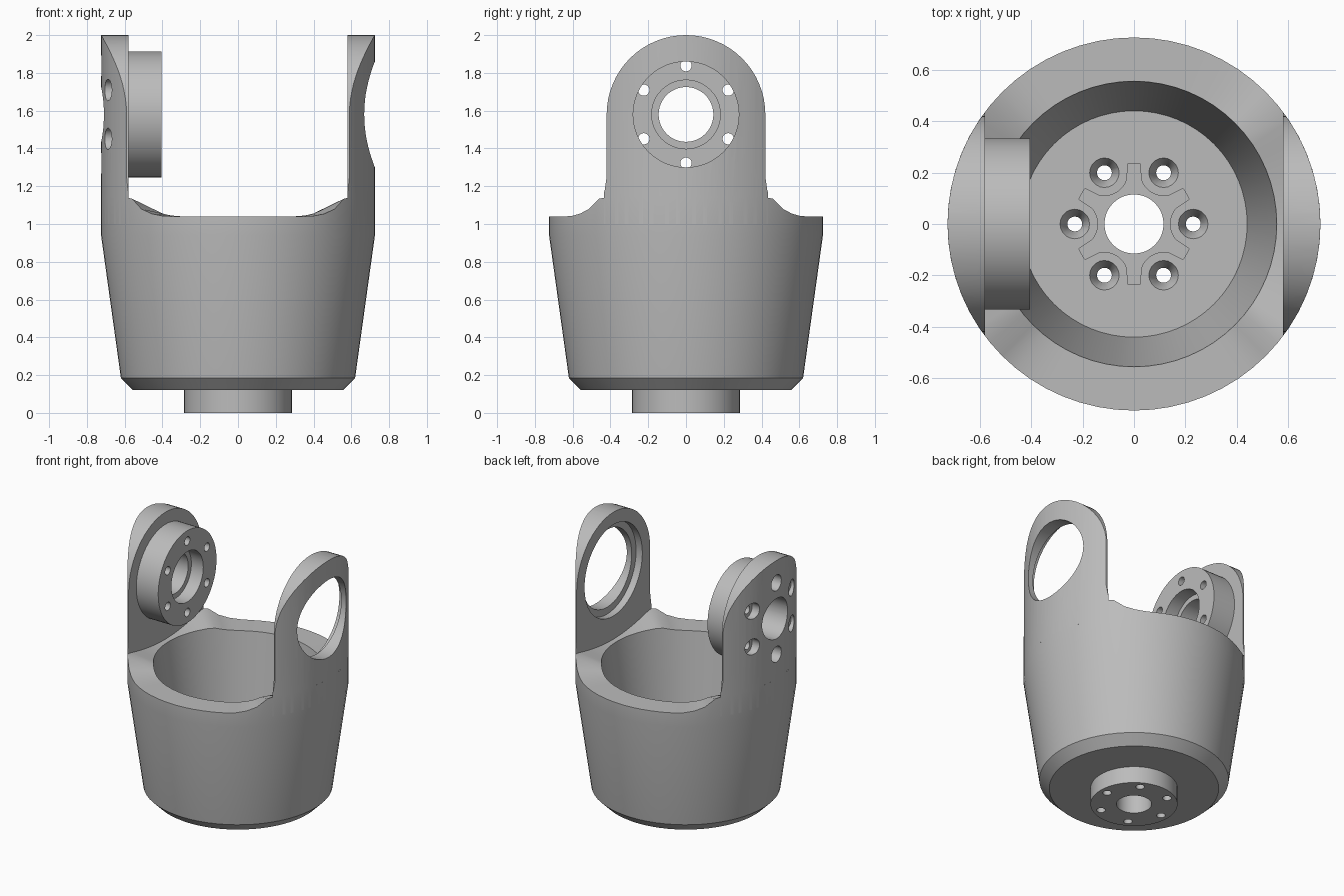
import bpy, bmesh
from math import sin, cos, pi, radians, sqrt
from mathutils import Matrix, Vector

if "Cube" in bpy.data.objects:
    bpy.data.objects.remove(bpy.data.objects["Cube"])

grey = bpy.data.materials.new("satin grey")
grey.use_nodes = True
grey.diffuse_color = (0.5, 0.5, 0.5, 1)
grey.node_tree.nodes["Principled BSDF"].inputs["Base Color"].default_value = (0.5, 0.5, 0.5, 1)

SEG = 64
R = 0.725        # outer radius
RIM = 1.04       # rim height at front and back
AXIS = 1.58      # height of the pivot axis
INNER = 0.58     # inner face of the arms


def make(name, bm):
    bmesh.ops.recalc_face_normals(bm, faces=bm.faces)
    mesh = bpy.data.meshes.new(name)
    bm.to_mesh(mesh)
    bm.free()
    obj = bpy.data.objects.new(name, mesh)
    bpy.context.collection.objects.link(obj)
    mesh.materials.append(grey)
    return obj


def rod(name, a, b, r1, r2=None, seg=32):
    """Cylinder or cone from point a to point b."""
    a, b = Vector(a), Vector(b)
    turn = (b - a).to_track_quat('Z', 'Y').to_matrix().to_4x4()
    bm = bmesh.new()
    bmesh.ops.create_cone(bm, cap_ends=True, segments=seg, radius1=r1,
                          radius2=r1 if r2 is None else r2, depth=(b - a).length,
                          matrix=Matrix.Translation((a + b) / 2) @ turn)
    return make(name, bm)


def prism(name, pts, shift):
    """Flat outline extruded along a vector."""
    bm = bmesh.new()
    face = bm.faces.new([bm.verts.new(p) for p in pts])
    new = bmesh.ops.extrude_face_region(bm, geom=[face])["geom"]
    bmesh.ops.translate(bm, vec=shift, verts=[v for v in new if isinstance(v, bmesh.types.BMVert)])
    return make(name, bm)


def combine(obj, tool, operation='DIFFERENCE'):
    tool.hide_render = True
    mod = obj.modifiers.new("bool", 'BOOLEAN')
    mod.operation, mod.object, mod.solver = operation, tool, 'EXACT'
    bpy.context.view_layer.objects.active = obj
    bpy.ops.object.modifier_apply(modifier=mod.name)
    bpy.data.objects.remove(tool)


def finish(obj):
    bpy.ops.object.select_all(action='DESELECT')
    obj.select_set(True)
    bpy.context.view_layer.objects.active = obj
    bpy.ops.object.shade_smooth_by_angle(angle=radians(30))


def rim_height(angle):
    """Rim sweeps up in a fillet towards each arm."""
    y = abs(R * sin(angle))
    r = 0.22
    if y >= 0.42 + r:
        return RIM
    d = min(r, 0.42 + r - y)
    return min(RIM + r - sqrt(r * r - d * d), 1.145)


# Cup: base spigot, chamfer, tapered wall and tapered cavity in one skin
FLOOR = 0.25
bm = bmesh.new()
rings = [[] for _ in range(8)]
for i in range(SEG):
    a = 2 * pi * i / SEG
    top = rim_height(a)
    lip = RIM + (top - RIM) * 0.3
    profile = [(0.285, 0), (0.285, 0.12), (0.555, 0.12), (0.62, 0.185),
               (R, 0.94), (R, top), (0.555, lip), (0.44, FLOOR)]
    for ring, (r, z) in zip(rings, profile):
        ring.append(bm.verts.new((r * cos(a), r * sin(a), z)))
for low, high in zip(rings, rings[1:]):
    for i in range(SEG):
        j = (i + 1) % SEG
        bm.faces.new((low[i], low[j], high[j], high[i]))
bm.faces.new(rings[0])
bm.faces.new(rings[-1])
cup = make("cup_housing", bm)

# Shallow lobed pocket in the cup floor, scalloped around the screws
lobes = []
for i in range(120):
    a = 2 * pi * i / 120
    off = (a + pi / 6) % (pi / 3) - pi / 6
    reach = 0.235
    gap = 0.095 ** 2 - (0.235 * sin(off)) ** 2
    if gap > 0:
        reach = min(reach, 0.235 * cos(off) - sqrt(gap))
    lobes.append((reach * cos(a), reach * sin(a), FLOOR - 0.02))
combine(cup, prism("pocket_cutter", lobes, (0, 0, 0.1)))

# Centre bore and six countersunk screw holes
combine(cup, rod("bore_cutter", (0, 0, -0.1), (0, 0, 0.5), 0.115))
for i in range(6):
    x, y = 0.23 * cos(i * pi / 3), 0.23 * sin(i * pi / 3)
    combine(cup, rod("hole_cutter", (x, y, -0.1), (x, y, 0.5), 0.029, seg=20))
    combine(cup, rod("sink_cutter", (x, y, FLOOR - 0.05), (x, y, FLOOR + 0.001), 0.029, 0.058, 20))
finish(cup)

# Arms: rounded tongue trimmed by the outer cylinder
half = [(0.45, 1.0), (0.45, 1.13), (0.43, 1.18), (0.42, 1.25)]
arc = [(0.42 * cos(pi * i / 32), AXIS + 0.42 * sin(pi * i / 32)) for i in range(33)]
outline = half + arc + [(-y, z) for y, z in reversed(half)]


def arm(name, side):
    obj = prism(name, [(side * INNER, y, z) for y, z in outline], (side * 0.3, 0, 0))
    combine(obj, rod("trim", (0, 0, 0.9), (0, 0, 2.2), R - 0.0005, seg=96), 'INTERSECT')
    return obj


def cross(name, x1, x2, r1, r2=None, y=0.0, z=AXIS, seg=48):
    return rod(name, (x1, y, z), (x2, y, z), r1, r2, seg)


# Left arm: large window with an inner bearing recess
left = arm("left_arm", 1)
combine(left, cross("window_cutter", 0.4, 0.9, 0.28))
combine(left, cross("recess_cutter", 0.5, 0.63, 0.33))
finish(left)

# Right arm: round hub with stepped bore and six screw holes
right = arm("right_arm_and_hub", -1)
combine(right, cross("hub", -0.405, -0.6, 0.333, seg=64), 'UNION')
combine(right, cross("bore_cutter", -0.9, -0.3, 0.145))
combine(right, cross("step_cutter", -0.5, -0.3, 0.182))
for i in range(6):
    a = pi / 2 + i * pi / 3
    y, z = 0.258 * cos(a), AXIS + 0.258 * sin(a)
    combine(right, cross("hole_cutter", -0.9, -0.3, 0.03, y=y, z=z, seg=20))
    combine(right, cross("counterbore_cutter", -0.9, -0.645, 0.057, y=y, z=z, seg=24))
finish(right)
